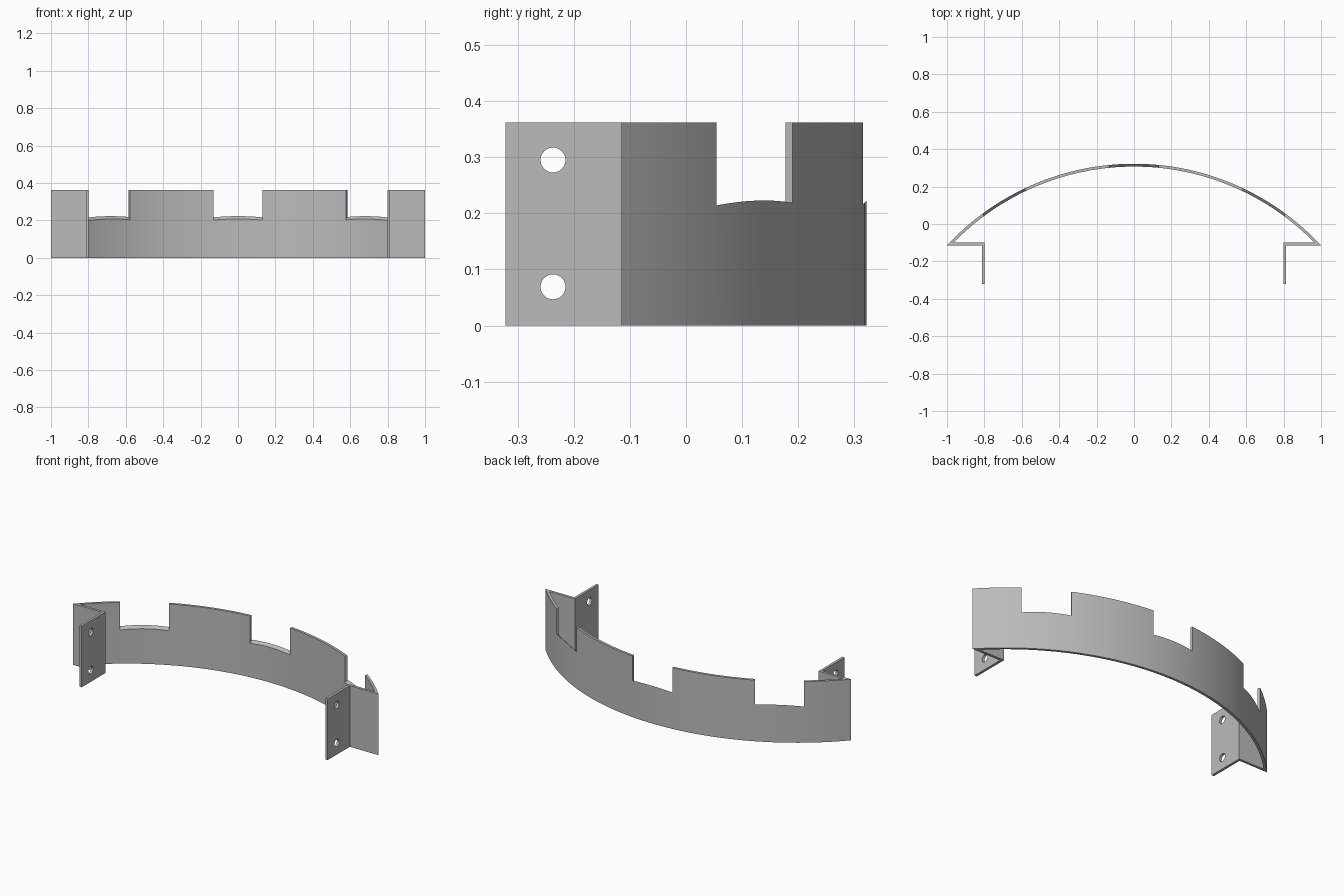
import bpy, bmesh, math
from mathutils import Matrix, Vector

if "Cube" in bpy.data.objects:
    bpy.data.objects.remove(bpy.data.objects["Cube"])

R, T, CY = 1.3627, 0.015, -1.0407      # outer radius, sheet thickness, arc centre y
H, YF = 0.362, -0.115                  # height, front of mounting plates
LEG_IN, LEG_Y = 0.798, -0.322          # inner face and front end of the legs
SEG = 64

steel = bpy.data.materials.new("grey_steel")
steel.diffuse_color = (0.5, 0.5, 0.5, 1)
steel.use_nodes = True
steel.node_tree.nodes["Principled BSDF"].inputs["Base Color"].default_value = steel.diffuse_color


def prism(bm, points, offset):
    """Extrude a closed outline of 3D points along an offset."""
    face = bm.faces.new([bm.verts.new(p) for p in points])
    ext = bmesh.ops.extrude_face_region(bm, geom=[face])
    verts = [g for g in ext["geom"] if isinstance(g, bmesh.types.BMVert)]
    bmesh.ops.translate(bm, verts=verts, vec=Vector(offset))


def finish(bm, name):
    bmesh.ops.recalc_face_normals(bm, faces=bm.faces)
    mesh = bpy.data.meshes.new(name)
    bm.to_mesh(mesh)
    bm.free()
    ob = bpy.data.objects.new(name, mesh)
    bpy.context.collection.objects.link(ob)
    mesh.materials.append(steel)
    return ob


def arc(radius, y_end):
    """Arc points from left to right, ending at height y_end in plan."""
    a = math.acos((y_end - CY) / radius)
    return [(radius * math.sin(t), CY + radius * math.cos(t))
            for t in (-a + 2 * a * i / SEG for i in range(SEG + 1))]


# Curved strip with its L-shaped mounting feet, as one plan outline
foot = [(LEG_IN + T, YF), (LEG_IN + T, LEG_Y), (LEG_IN, LEG_Y), (LEG_IN, YF + T)]
outline = arc(R, YF) + foot + arc(R - T, YF + T)[::-1]
outline += [(-x, y) for x, y in reversed(foot)]
bm = bmesh.new()
prism(bm, [(x, y, 0) for x, y in outline], (0, 0, H))
strip = finish(bm, "curved_bracket")

# Cutters: three notches with floors sloping up outwards at 45 degrees
bm = bmesh.new()
D, Z = 0.08, 0.223
for angle, left, right in ((0, -0.131, 0.131), (30, -0.109, 0.154), (-30, -0.154, 0.109)):
    turn = Matrix.Translation((0, CY, 0)) @ Matrix.Rotation(-math.radians(angle), 4, 'Z')
    section = [(R - D, Z - D), (R + D, Z + D), (R + D, H + 0.1), (R - D, H + 0.1)]
    pts = [turn @ Vector((left, d, z)) for d, z in section]
    prism(bm, pts, turn.to_3x3() @ Vector((right - left, 0, 0)))

# Cutters: screw holes through both legs
for side in (-1, 1):
    for z in (0.069, 0.295):
        place = Matrix.Translation((side * (LEG_IN + T / 2), -0.237, z))
        bmesh.ops.create_cone(bm, cap_ends=True, segments=32, radius1=0.0222,
                              radius2=0.0222, depth=0.06,
                              matrix=place @ Matrix.Rotation(math.pi / 2, 4, 'Y'))
cutter = finish(bm, "notch_and_hole_cutter")
cutter.hide_render = True

mod = strip.modifiers.new("cutouts", 'BOOLEAN')
mod.operation = 'DIFFERENCE'
mod.solver = 'EXACT'
mod.object = cutter
bpy.context.view_layer.objects.active = strip
strip.select_set(True)
cutter.select_set(False)
bpy.ops.object.modifier_apply(modifier=mod.name)
bpy.data.objects.remove(cutter)

# Smooth the curve, keep the sheet edges sharp
bpy.ops.object.shade_smooth_by_angle(angle=math.radians(30))
